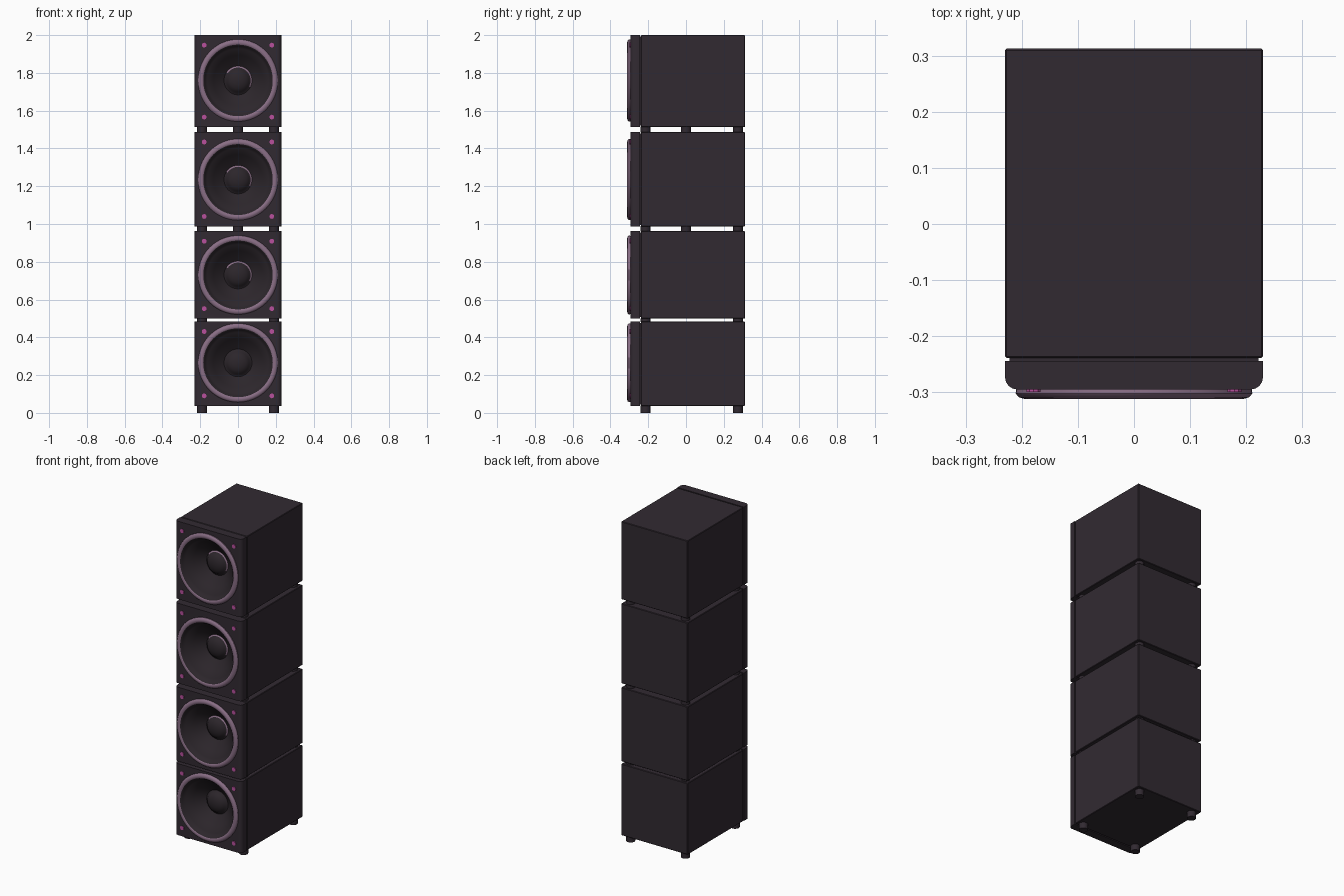
import bpy, bmesh, math
from mathutils import Matrix

if "Cube" in bpy.data.objects:
    bpy.data.objects.remove(bpy.data.objects["Cube"])


def material(name, rgb):
    m = bpy.data.materials.new(name)
    m.diffuse_color = (*rgb, 1)
    m.use_nodes = True
    m.node_tree.nodes["Principled BSDF"].inputs["Base Color"].default_value = m.diffuse_color
    return m


CASE = material("dark plum case", (0.031, 0.023, 0.031))
CONE = material("charcoal cone", (0.025, 0.019, 0.024))
TRIM = material("dusty lilac trim", (0.25, 0.155, 0.235))
SCREW = material("pink screw", (0.48, 0.08, 0.34))


def make(name, bm, mats):
    bmesh.ops.recalc_face_normals(bm, faces=bm.faces)
    me = bpy.data.meshes.new(name)
    bm.to_mesh(me)
    bm.free()
    ob = bpy.data.objects.new(name, me)
    bpy.context.collection.objects.link(ob)
    for m in mats:
        me.materials.append(m)
    return ob


def smooth(ob, angle=35):
    bpy.ops.object.select_all(action='DESELECT')
    ob.select_set(True)
    bpy.context.view_layer.objects.active = ob
    bpy.ops.object.shade_smooth_by_angle(angle=math.radians(angle))


def box(name, x, y0, y1, z0, z1, front_round=0.0, edge=0.003):
    bm = bmesh.new()
    mat = Matrix.Translation((0, (y0 + y1) / 2, (z0 + z1) / 2)) @ Matrix.Diagonal((2 * x, y1 - y0, z1 - z0, 1))
    bmesh.ops.create_cube(bm, size=1, matrix=mat)
    if front_round:
        es = [e for e in bm.edges if all(abs(v.co.y - y0) < 1e-5 for v in e.verts)
              and abs(e.verts[0].co.x - e.verts[1].co.x) < 1e-5]
        bmesh.ops.bevel(bm, geom=es, offset=front_round, segments=4, profile=0.5, affect='EDGES')
    elif edge:
        bmesh.ops.bevel(bm, geom=bm.edges[:], offset=edge, segments=1, affect='EDGES')
    return make(name, bm, [CASE])


def cylinder(name, r, length, centre, axis, mat, sides=20, zs=1.0):
    bm = bmesh.new()
    rot = Matrix.Rotation(math.pi / 2, 4, 'X') if axis == 'Y' else Matrix()
    m = Matrix.Translation(centre) @ Matrix.Diagonal((1, 1, zs, 1)) @ rot
    bmesh.ops.create_cone(bm, cap_ends=True, segments=sides, radius1=r, radius2=r, depth=length, matrix=m)
    return make(name, bm, [mat])


def cut(ob, cutter):
    mod = ob.modifiers.new("speaker hole", 'BOOLEAN')
    mod.operation, mod.solver, mod.object = 'DIFFERENCE', 'EXACT', cutter
    dg = bpy.context.evaluated_depsgraph_get()
    me = bpy.data.meshes.new_from_object(ob.evaluated_get(dg))
    ob.modifiers.clear()
    ob.data = me


# Driver profile from rim to dust cap: radius, y, material of the band that follows
PROFILE = [(0.188, -0.285, 0), (0.209, -0.290, 1), (0.211, -0.302, 1), (0.205, -0.309, 1),
           (0.194, -0.312, 1), (0.184, -0.309, 0), (0.176, -0.300, 0), (0.168, -0.286, 0),
           (0.162, -0.284, 0), (0.130, -0.250, 0), (0.098, -0.222, 0), (0.074, -0.204, 2),
           (0.066, -0.208, 0), (0.058, -0.220, 0), (0.042, -0.231, 0), (0.022, -0.237, 0)]


def driver(name, zc, zs, highlight):
    n = 64
    bm = bmesh.new()
    rings = [[bm.verts.new((r * math.cos(2 * math.pi * i / n), y, zc + zs * r * math.sin(2 * math.pi * i / n)))
              for i in range(n)] for r, y, _ in PROFILE]
    for k in range(len(rings) - 1):
        for i in range(n):
            j = (i + 1) % n
            f = bm.faces.new((rings[k][i], rings[k][j], rings[k + 1][j], rings[k + 1][i]))
            tag = PROFILE[k][2]
            # lilac crescent on the upper part of the cap seat
            f.material_index = int(highlight and (i < n * 0.4 or i > n * 0.92)) if tag == 2 else tag
    tip = bm.verts.new((0, -0.239, zc))
    for i in range(n):
        bm.faces.new((rings[-1][i], rings[-1][(i + 1) % n], tip))
    ob = make(name, bm, [CONE, TRIM])
    smooth(ob, 50)


def feet(name, z0, z1, centre):
    spots = [(sx * 0.19, y) for sx in (-1, 1) for y in (-0.215, 0.275)]
    if centre:
        spots.append((0, 0))
    for i, (x, y) in enumerate(spots):
        f = cylinder(f"{name}_{i + 1}", 0.026, z1 - z0, (x, y, (z0 + z1) / 2), 'Z', CASE)
        smooth(f)


# Cabinets from bottom to top: z range, driver centre, driver stretch
CABINETS = [(0.037, 0.484, 0.265, 0.99), (0.499, 0.962, 0.73, 0.99),
            (0.987, 1.487, 1.235, 1.02), (1.513, 2.0, 1.76, 1.03)]
below = 0.0
for n, (z0, z1, zc, zs) in enumerate(CABINETS, 1):
    body = box(f"cabinet_{n}", 0.23, -0.239, 0.3125, z0, z1)
    spacer = box(f"baffle_spacer_{n}", 0.222, -0.25, -0.23, z0 + 0.008, z1 - 0.008, edge=0)
    baffle = box(f"front_baffle_{n}", 0.23, -0.295, -0.244, z0, z1, front_round=0.022)
    # pocket for the recessed cone
    cutter = cylinder("hole_cutter", 0.19, 0.22, (0, -0.25, zc), 'Y', CASE, 64, zs)
    cutter.hide_render = True
    for part in (body, spacer, baffle):
        cut(part, cutter)
        smooth(part)
    bpy.data.objects.remove(cutter)
    driver(f"speaker_driver_{n}", zc, zs, n > 1)
    # corner screws
    for sx in (-1, 1):
        for z in (z0 + 0.053, z1 - 0.053):
            cylinder(f"screw_{n}", 0.013, 0.008, (sx * 0.179, -0.295, z), 'Y', SCREW, 10)
    feet(f"foot_{n}", below, z0 + 0.002, n > 2)
    below = z1 - 0.002
